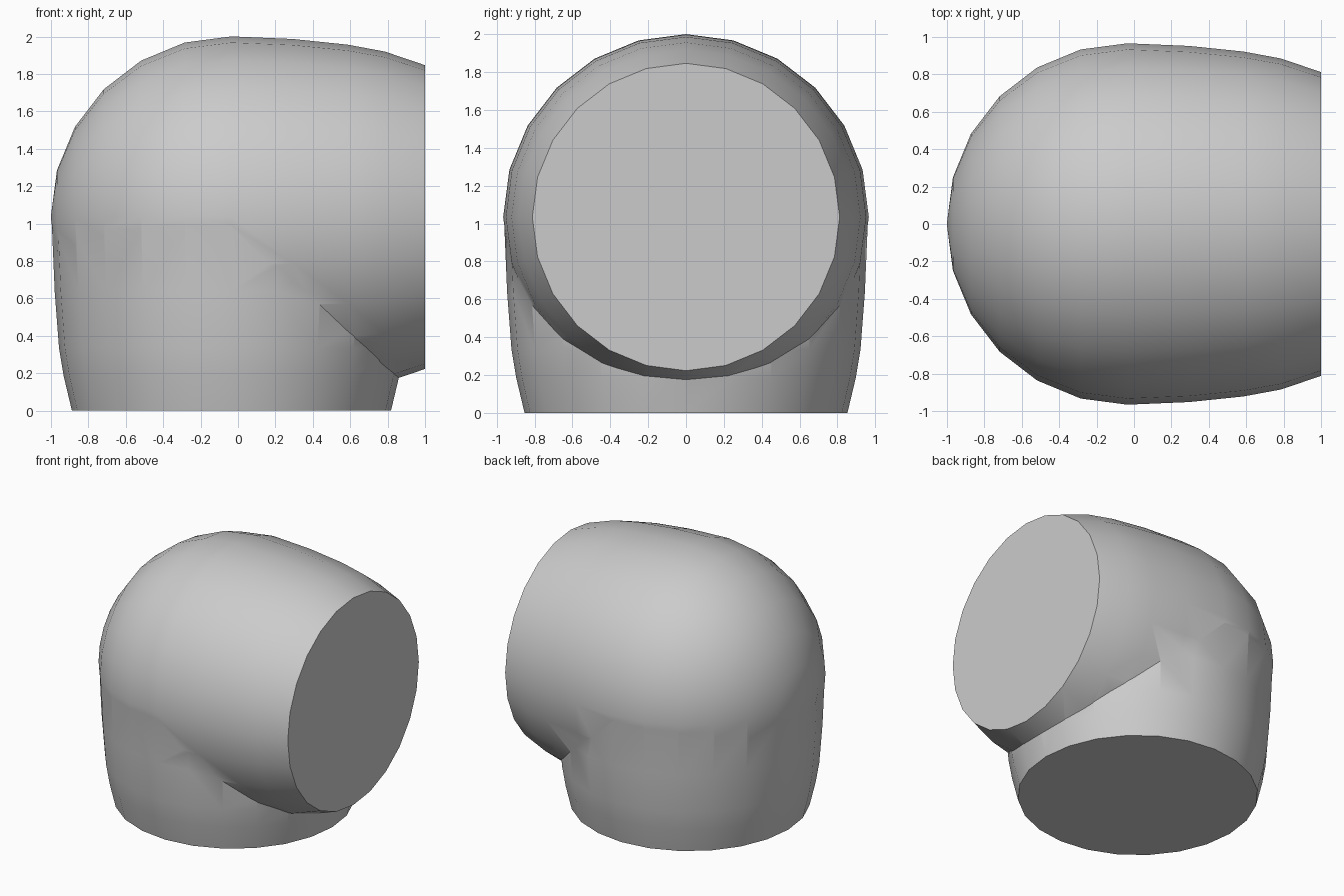
import bpy
import math
from mathutils import Matrix, Vector

cube = bpy.data.objects.get("Cube")
if cube:
    bpy.data.objects.remove(cube, do_unlink=True)

SIDES = 24
CENTRE = Vector((-0.035, 0, 1.035))

grey = bpy.data.materials.new("plain_grey")
grey.use_nodes = True
colour = (0.6, 0.6, 0.6, 1)
grey.diffuse_color = colour
grey.node_tree.nodes["Principled BSDF"].inputs["Base Color"].default_value = colour


def domed_stub(name, taper, dome_radius, turn):
    """Tapered pipe stub closed by a round dome, revolved around local z."""
    steps = SIDES // 4
    profile = list(taper)
    for i in range(1, steps):
        a = math.pi / 2 * i / steps
        profile.append((dome_radius * math.cos(a), dome_radius * math.sin(a)))
    verts, faces = [], []
    for r, z in profile:
        for s in range(SIDES):
            a = math.tau * s / SIDES
            verts.append((r * math.cos(a), r * math.sin(a), z))
    for ring in range(len(profile) - 1):
        for s in range(SIDES):
            a, b = ring * SIDES + s, ring * SIDES + (s + 1) % SIDES
            faces.append((a, b, b + SIDES, a + SIDES))
    faces.append(tuple(reversed(range(SIDES))))
    verts.append((0, 0, dome_radius))
    tip, last = len(verts) - 1, (len(profile) - 1) * SIDES
    for s in range(SIDES):
        faces.append((last + s, last + (s + 1) % SIDES, tip))
    mesh = bpy.data.meshes.new(name)
    mesh.from_pydata(verts, [], faces)
    mesh.transform(Matrix.Translation(CENTRE) @ turn)
    mesh.materials.append(grey)
    obj = bpy.data.objects.new(name, mesh)
    bpy.context.collection.objects.link(obj)
    return obj


# Side stub opens toward +x, its dome forms the rounded elbow
elbow = domed_stub(
    "elbow_joint",
    [(0.812, -1.035), (0.885, -0.82), (0.922, -0.62), (0.952, -0.33), (0.966, 0)],
    0.966, Matrix.Rotation(-math.pi / 2, 4, "Y"))

# Lower stub stands on the ground, its dome stays hidden inside the elbow
lower = domed_stub(
    "lower_stub",
    [(0.853, -1.035), (0.897, -0.85), (0.922, -0.7), (0.945, -0.4), (0.962, 0)],
    0.93, Matrix.Identity(4))
lower.hide_render = True

# Join both stubs into one skin
union = elbow.modifiers.new("join_stubs", "BOOLEAN")
union.operation = "UNION"
union.solver = "EXACT"
union.object = lower
bpy.ops.object.select_all(action="DESELECT")
elbow.select_set(True)
bpy.context.view_layer.objects.active = elbow
bpy.ops.object.modifier_apply(modifier=union.name)
bpy.data.objects.remove(lower, do_unlink=True)
bpy.ops.object.shade_smooth_by_angle(angle=math.radians(32))
